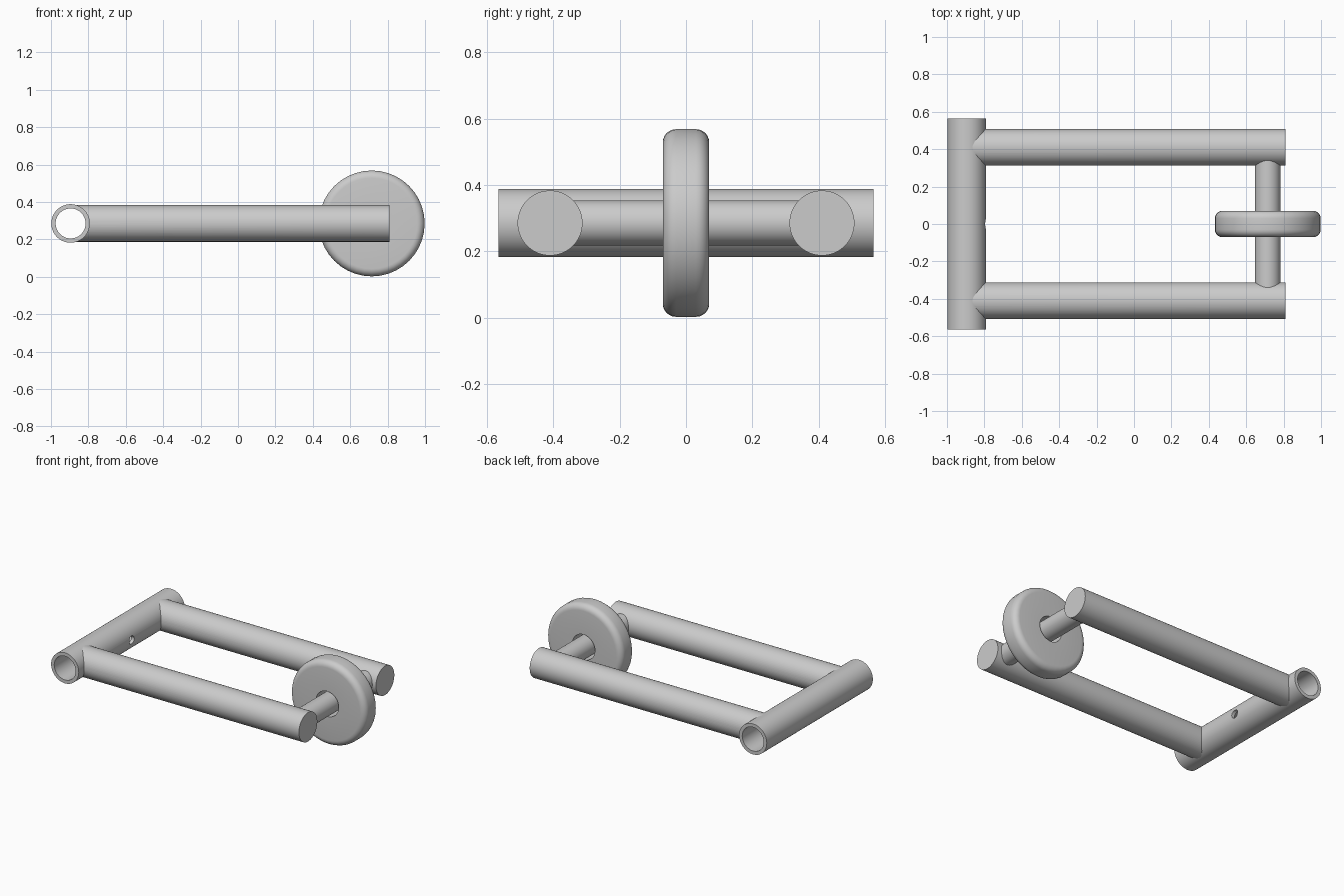
import bpy, bmesh, math
from mathutils import Matrix, Vector

cube = bpy.data.objects.get("Cube")
if cube:
    bpy.data.objects.remove(cube, do_unlink=True)

steel = bpy.data.materials.new("grey_steel")
steel.use_nodes = True
GREY = (0.6, 0.6, 0.6, 1)
steel.diffuse_color = GREY
steel.node_tree.nodes["Principled BSDF"].inputs["Base Color"].default_value = GREY

Z = 0.285          # height of every axis
TUBE_X = -0.895
AXLE_X = 0.715


def add_object(name, bm):
    mesh = bpy.data.meshes.new(name)
    bmesh.ops.recalc_face_normals(bm, faces=bm.faces)
    bm.to_mesh(mesh)
    bm.free()
    mesh.materials.append(steel)
    obj = bpy.data.objects.new(name, mesh)
    bpy.context.collection.objects.link(obj)
    return obj


def rod(name, start, end, radius, sides=64):
    """Solid round bar between two points."""
    a, b = Vector(start), Vector(end)
    turn = (b - a).to_track_quat('Z', 'Y').to_matrix().to_4x4()
    bm = bmesh.new()
    bmesh.ops.create_cone(bm, cap_ends=True, segments=sides, radius1=radius,
                          radius2=radius, depth=(b - a).length,
                          matrix=Matrix.Translation((a + b) / 2) @ turn)
    return add_object(name, bm)


def lathe(name, profile, x, sides):
    """Closed (radius, y) profile turned around an axis along y."""
    bm = bmesh.new()
    rings = []
    for i in range(sides):
        t = 2 * math.pi * i / sides
        rings.append([bm.verts.new((x + r * math.cos(t), y, Z + r * math.sin(t)))
                      for r, y in profile])
    n = len(profile)
    for i in range(sides):
        p, q = rings[i], rings[(i + 1) % sides]
        for j in range(n):
            k = (j + 1) % n
            bm.faces.new((p[j], p[k], q[k], q[j]))
    return add_object(name, bm)


def cut(obj, cutter):
    cutter.hide_render = True
    mod = obj.modifiers.new("cut", 'BOOLEAN')
    mod.operation = 'DIFFERENCE'
    mod.solver = 'EXACT'
    mod.object = cutter
    bpy.context.view_layer.objects.active = obj
    bpy.ops.object.modifier_apply(modifier=mod.name)
    bpy.data.objects.remove(cutter, do_unlink=True)


# Hollow cross tube with a small hole in its inner wall
tube = lathe("cross_tube", [(0.08, -0.565), (0.103, -0.565),
                            (0.103, 0.565), (0.08, 0.565)], TUBE_X, 64)
cut(tube, rod("hole_cutter", (TUBE_X, 0, Z), (TUBE_X + 0.2, 0, Z), 0.027, 24))
parts = [tube]

# Two side arms, coped to the cross tube
for name, side in (("left_arm", 1), ("right_arm", -1)):
    y = side * 0.41
    arm = rod(name, (TUBE_X, y, Z), (0.81, y, Z), 0.098)
    cut(arm, rod("bore_cutter", (TUBE_X, y - 0.2, Z), (TUBE_X, y + 0.2, Z), 0.095))
    parts.append(arm)

# Axle between the arms
parts.append(rod("axle", (AXLE_X, -0.41, Z), (AXLE_X, 0.41, Z), 0.068))

# Wheel with rounded rims and a clearance bore
R, HALF, ROUND = 0.283, 0.07, 0.04
profile = [(0.085, HALF), (0.085, -HALF)]
for sign in (-1, 1):
    arc = [math.pi / 2 * i / 6 for i in range(7)]
    corner = [(R - ROUND + ROUND * math.sin(a),
               sign * (HALF - ROUND + ROUND * math.cos(a))) for a in arc]
    profile += corner if sign < 0 else corner[::-1]
parts.append(lathe("wheel", profile, AXLE_X, 40))

# Smooth round surfaces, sharp rims
bpy.ops.object.select_all(action='DESELECT')
for part in parts:
    part.select_set(True)
bpy.context.view_layer.objects.active = tube
bpy.ops.object.shade_smooth_by_angle(angle=math.radians(35))
